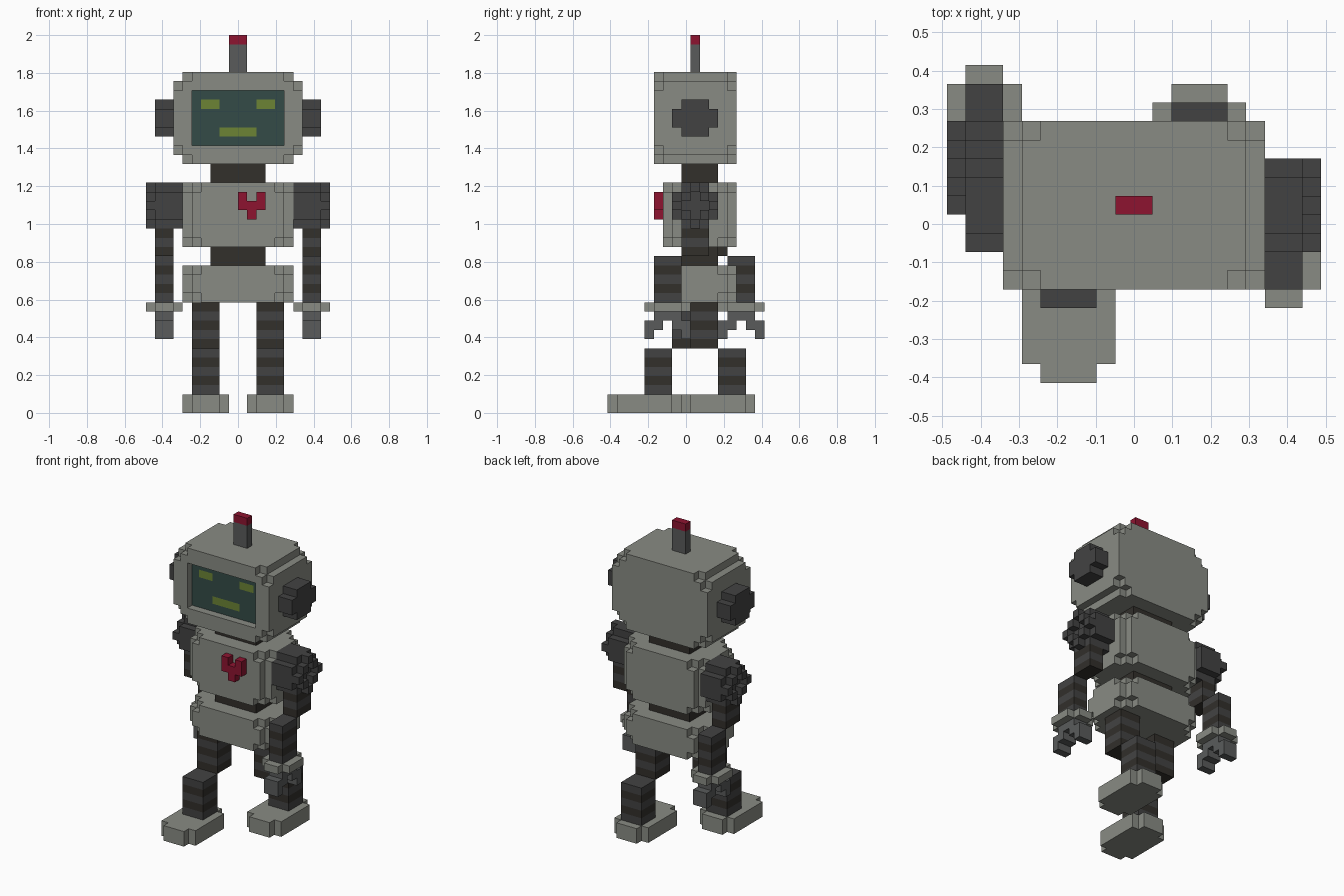
import bpy, bmesh
from itertools import product

if "Cube" in bpy.data.objects:
    bpy.data.objects.remove(bpy.data.objects["Cube"])

V = 2 / 41  # edge of one voxel; y index 8.5 is the centre


def material(name, rgb):
    m = bpy.data.materials.new(name)
    m.diffuse_color = (*rgb, 1)
    m.use_nodes = True
    m.node_tree.nodes["Principled BSDF"].inputs["Base Color"].default_value = m.diffuse_color
    return m


BODY = material("shell_grey", (0.25, 0.26, 0.23))
DARK = material("dark_grey", (0.055, 0.055, 0.055))
RUBBER = material("rubber", (0.032, 0.029, 0.024))
METAL = material("metal", (0.10, 0.105, 0.105))
GLASS = material("screen_green", (0.034, 0.07, 0.063))
GLOW = material("glow_green", (0.15, 0.23, 0.036))
RED = material("red", (0.27, 0.007, 0.03))


def box(x, y, z):
    return set(product(range(*x), range(*y), range(*z)))


def rounded(x, y, z, axis, ends=(0, 1)):
    """Box with its four edges along axis notched, and more so at the ends."""
    lim = (x, y, z)
    keep = set()
    for c in box(x, y, z):
        d = [min(c[i] - lim[i][0], lim[i][1] - 1 - c[i]) for i in range(3)]
        side = sum(d[i] for i in range(3) if i != axis)
        end = (0 in ends and c[axis] == lim[axis][0]) or (1 in ends and c[axis] == lim[axis][1] - 1)
        if side > (1 if end else 0):
            keep.add(c)
    return keep


def mirror(cells):
    return {(-1 - x, y, z) for x, y, z in cells}


def part(name, cells, *mats):
    """Skin a voxel set; several materials alternate as layers in z."""
    bm = bmesh.new()
    verts = {}

    def vert(p):
        if p not in verts:
            verts[p] = bm.verts.new((p[0] * V, (p[1] - 8.5) * V, p[2] * V))
        return verts[p]

    for c in sorted(cells):
        for a in range(3):
            for s in (0, 1):
                n = list(c)
                n[a] += 2 * s - 1
                if tuple(n) in cells:
                    continue
                u, w = (a + 1) % 3, (a + 2) % 3
                ring = []
                for du, dw in ((0, 0), (1, 0), (1, 1), (0, 1)):
                    p = list(c)
                    p[a] += s
                    p[u] += du
                    p[w] += dw
                    ring.append(vert(tuple(p)))
                f = bm.faces.new(ring if s else ring[::-1])
                f.material_index = c[2] % len(mats)
    bmesh.ops.dissolve_limit(bm, angle_limit=0.01, verts=bm.verts[:], edges=bm.edges[:],
                             delimit={'MATERIAL'})
    me = bpy.data.meshes.new(name)
    bm.to_mesh(me)
    bm.free()
    for m in mats:
        me.materials.append(m)
    bpy.context.collection.objects.link(bpy.data.objects.new(name, me))


# head with recessed screen
part("head", rounded((-7, 7), (5, 14), (27, 37), 1) - box((-5, 5), (5, 7), (29, 35)), BODY)
eyes = box((2, 4), (6, 7), (33, 34))
eyes |= mirror(eyes)
mouth = box((-2, 2), (6, 7), (30, 31))
part("screen", box((-5, 5), (6, 7), (29, 35)) - eyes - mouth, GLASS)
part("eyes", eyes, GLOW)
part("mouth", mouth, GLOW)

# antenna
part("antenna", box((-1, 1), (9, 10), (37, 40)), METAL)
part("antenna_tip", box((-1, 1), (9, 10), (40, 41)), RED)

# body blocks and flexible joints
part("neck", box((-3, 3), (8, 12), (25, 27)), RUBBER)
part("torso", rounded((-6, 6), (6, 14), (18, 25), 2), BODY)
part("waist", box((-3, 3), (8, 12), (16, 18)), RUBBER)
part("pelvis", rounded((-6, 6), (6, 14), (12, 16), 2), BODY)

# heart badge
heart = box((0, 3), (5, 6), (22, 24)) - {(1, 5, 23)} | {(1, 5, 21)}
part("heart", heart, RED)

# limbs: shoulder / forearm / thigh / shin start rows differ per side (walking pose)
for side, sh, fore, thigh, shin in (("right", 7, 5, 9, 12), ("left", 9, 13, 7, 4)):
    flip = mirror if side == "left" else set

    def limb(name, cells, *mats):
        part(side + "_" + name, flip(cells), *mats)

    # ear
    limb("ear", box((7, 9), (8, 11), (30, 34)) | box((7, 9), (7, 12), (31, 33)), DARK)

    # shoulder with a plus-shaped recess on the outside
    socket = box((9, 10), (sh + 1, sh + 4), (22, 23)) | box((9, 10), (sh + 2, sh + 3), (21, 24))
    limb("shoulder", rounded((6, 10), (sh, sh + 5), (20, 25), 0, (1,)) - socket, DARK)

    # striped arm
    limb("upper_arm", box((7, 9), (sh + 1, sh + 4), (17, 20)), DARK, RUBBER)
    limb("forearm", box((7, 9), (fore, fore + 3), (12, 17)), DARK, RUBBER)

    # cuff and claw
    limb("cuff", box((7, 9), (fore - 1, fore + 4), (11, 12))
         | box((6, 10), (fore, fore + 3), (11, 12)), BODY)
    claw = box((7, 9), (fore, fore + 3), (10, 11))
    for a, b in ((-1, 1), (2, 4)):
        claw |= box((7, 9), (fore + a, fore + b), (9, 10))
    for a in (-1, 3):
        claw |= box((7, 9), (fore + a, fore + a + 1), (8, 9))
    limb("claw", claw, METAL)

    # striped leg
    limb("thigh", box((2, 5), (thigh, thigh + 3), (7, 12)), DARK, RUBBER)
    limb("shin", box((2, 5), (shin, shin + 3), (2, 7)), DARK, RUBBER)

    # foot with notched corners
    limb("foot", box((2, 5), (shin - 4, shin + 4), (0, 2))
         | box((1, 6), (shin - 3, shin + 3), (0, 2)), BODY)
